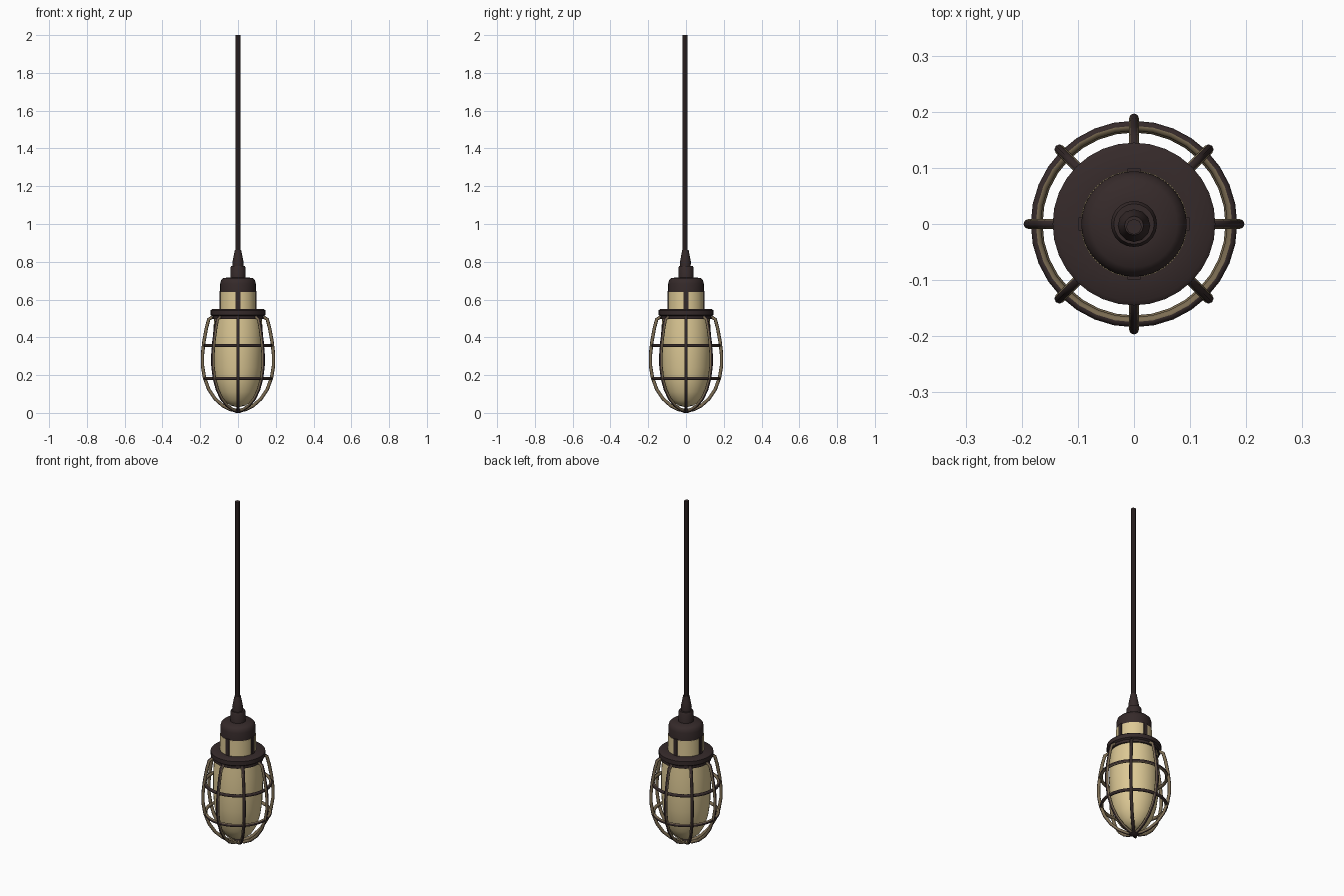
import bpy, bmesh, math
from mathutils import Vector, Matrix

if "Cube" in bpy.data.objects:
    bpy.data.objects.remove(bpy.data.objects["Cube"])

def mat(name, rgb):
    m = bpy.data.materials.new(name)
    m.diffuse_color = (*rgb, 1)
    m.use_nodes = True
    m.node_tree.nodes["Principled BSDF"].inputs["Base Color"].default_value = m.diffuse_color
    return m

DARK = mat("dark_bronze", (0.036, 0.023, 0.023))
TAN = mat("worn_brass", (0.2, 0.15, 0.085))
GLASS = mat("cream_glass", (0.72, 0.58, 0.30))

def finish(name, bm, mats, angle=40):
    bmesh.ops.recalc_face_normals(bm, faces=bm.faces)
    me = bpy.data.meshes.new(name)
    bm.to_mesh(me)
    bm.free()
    ob = bpy.data.objects.new(name, me)
    bpy.context.collection.objects.link(ob)
    for m in mats:
        me.materials.append(m)
    bpy.ops.object.select_all(action='DESELECT')
    ob.select_set(True)
    bpy.context.view_layer.objects.active = ob
    bpy.ops.object.shade_smooth_by_angle(angle=math.radians(angle))
    return ob

def lathe(name, prof, mats, n=32, loop=False, y=0.0):
    """Revolve (radius, z) points around z."""
    bm = bmesh.new()
    rings = [[bm.verts.new((r * math.cos(2 * math.pi * i / n),
                            y + r * math.sin(2 * math.pi * i / n), z))
              for i in range(n)] for r, z in prof]
    for a, b in zip(rings, rings[1:] + (rings[:1] if loop else [])):
        for i in range(n):
            j = (i + 1) % n
            bm.faces.new((a[i], a[j], b[j], b[i]))
    if not loop:
        bm.faces.new(rings[0])
        bm.faces.new(rings[-1])
    return bm if name is None else finish(name, bm, mats)

def wear(bm):
    """Outward faces dark, sides and inner faces brassy."""
    bmesh.ops.recalc_face_normals(bm, faces=bm.faces)
    for f in bm.faces:
        c = f.calc_center_median()
        out = Vector((c.x, c.y, (c.z - 0.28) * 0.5)).normalized()
        f.material_index = 0 if f.normal.dot(out) > 0.45 else 1

# cord, strain relief, collar
lathe("cord", [(0.014, 0.8), (0.014, 2.0)], [DARK], 8, y=-0.005)
lathe("strain_relief", [(0.027, 0.765), (0.029, 0.80), (0.024, 0.825), (0.017, 0.862)],
      [DARK], 12, y=-0.003)
lathe("collar", [(0.041, 0.70), (0.041, 0.768), (0.036, 0.778)], [DARK], 20)

# socket cap with rounded shoulder
lathe("cap", [(0.094, 0.635), (0.094, 0.685), (0.089, 0.703), (0.077, 0.714), (0.04, 0.718)], [DARK])

# glass neck and bulb
lathe("glass_neck", [(0.095, 0.50), (0.095, 0.64)], [GLASS])
lathe("glass_bulb", [(0.125, 0.515), (0.131, 0.43), (0.132, 0.33), (0.128, 0.24), (0.118, 0.17),
                     (0.1, 0.11), (0.074, 0.067), (0.042, 0.04), (0.01, 0.032)], [GLASS])

# flange between neck and cage
lathe("flange", [(0.09, 0.549), (0.137, 0.549), (0.145, 0.543), (0.145, 0.519), (0.135, 0.512),
                 (0.135, 0.497), (0.122, 0.497)], [DARK])

# four straps over the neck
bm = bmesh.new()
for k in range(4):
    m = (Matrix.Rotation(k * math.pi / 2, 4, 'Z') @ Matrix.Translation((0.094, 0, 0.59))
         @ Matrix.Diagonal((0.009, 0.024, 0.11, 1)))
    bmesh.ops.create_cube(bm, size=1, matrix=m)
finish("neck_straps", bm, [DARK])

# horizontal cage rings
T = [math.pi / 4 * i for i in range(8)]
for name, z, r in (("upper_cage_ring", 0.357, 0.175), ("lower_cage_ring", 0.182, 0.172)):
    bm = lathe(None, [(r + 0.009 * math.cos(t), z + 0.009 * math.sin(t)) for t in T], None, 32, True)
    wear(bm)
    finish(name, bm, [DARK, TAN], 60)

# eight bowed cage wires, swept in the radial plane
path = [Vector(p) for p in ((0.135, 0.508), (0.155, 0.495), (0.167, 0.45), (0.18, 0.38), (0.188, 0.31),
                            (0.188, 0.25), (0.177, 0.185), (0.155, 0.125), (0.122, 0.075),
                            (0.08, 0.038), (0.04, 0.018), (0.0, 0.01))]
bm = bmesh.new()
for k in range(8):
    rot = Matrix.Rotation(k * math.pi / 4, 3, 'Z')
    rings = []
    for i, p in enumerate(path):
        d = (path[min(i + 1, len(path) - 1)] - path[max(i - 1, 0)]).normalized()
        n = Vector((-d.y, d.x))
        rings.append([bm.verts.new(rot @ Vector((p.x + n.x * 0.009 * math.cos(t), 0.009 * math.sin(t),
                                                 p.y + n.y * 0.009 * math.cos(t)))) for t in T])
    for a, b in zip(rings, rings[1:]):
        for i in range(8):
            j = (i + 1) % 8
            bm.faces.new((a[i], a[j], b[j], b[i]))
    bm.faces.new(rings[0])
    bm.faces.new(rings[-1])
wear(bm)
finish("cage_wires", bm, [DARK, TAN], 60)

# small hub where the wires meet
lathe("cage_hub", [(0.012, 0.0), (0.024, 0.006), (0.024, 0.018), (0.012, 0.024)], [DARK], 16)
